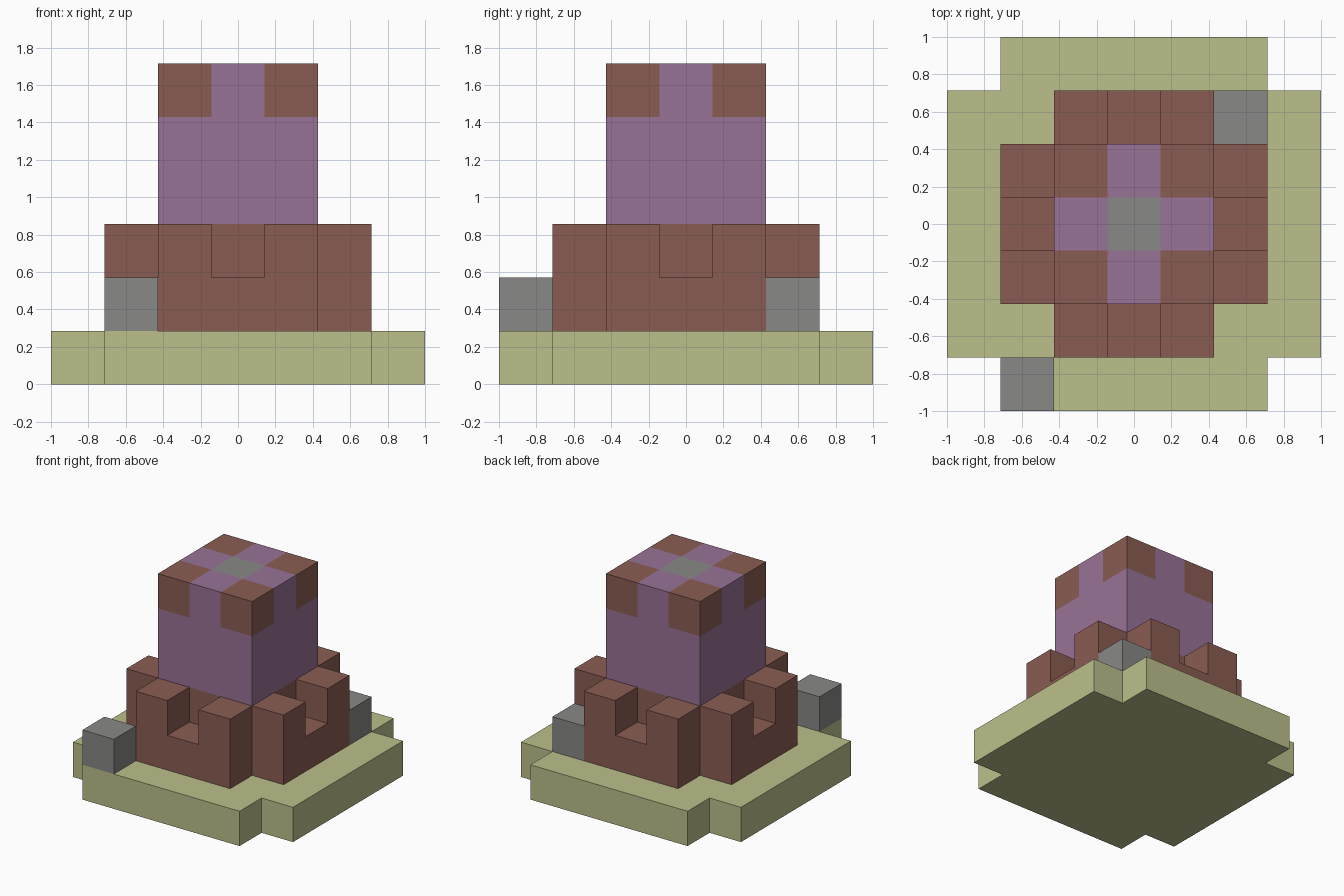
import bpy
import bmesh
from itertools import product
from math import radians
from mathutils import Vector

default_cube = bpy.data.objects.get("Cube")
if default_cube:
    bpy.data.objects.remove(default_cube, do_unlink=True)

UNIT = 2 / 7  # edge of one building block


def make_material(name, red, green, blue):
    """Flat material from display values, converted to linear."""
    def linear(v):
        v /= 255
        return ((v + 0.055) / 1.055) ** 2.4
    colour = (linear(red), linear(green), linear(blue), 1)
    mat = bpy.data.materials.new(name)
    mat.use_nodes = True
    mat.diffuse_color = colour
    mat.node_tree.nodes["Principled BSDF"].inputs["Base Color"].default_value = colour
    return mat


sand = make_material("sand", 188, 191, 139)
brick = make_material("brick", 138, 92, 82)
purple = make_material("purple", 152, 114, 150)
stone = make_material("stone", 136, 137, 134)

DIRECTIONS = [Vector(d) for d in product((-1, 0, 1), repeat=3)
              if sum(map(abs, d)) == 1]


def build_blocks(name, cells, materials, pick=lambda cell: 0):
    """One closed shell around a set of grid blocks, coloured per block."""
    cells = set(cells)
    bm = bmesh.new()
    for cell in cells:
        centre = Vector(cell) + Vector((0, 0, 0.5))
        for d in DIRECTIONS:
            if tuple(int(c + s) for c, s in zip(cell, d)) in cells:
                continue
            a = Vector((d.z, d.x, d.y))
            b = d.cross(a)
            corners = [centre + (d + a * i + b * j) / 2
                       for i, j in ((-1, -1), (1, -1), (1, 1), (-1, 1))]
            face = bm.faces.new([bm.verts.new(c * UNIT) for c in corners])
            face.material_index = pick(cell)
    bmesh.ops.remove_doubles(bm, verts=bm.verts, dist=UNIT / 100)
    if len(materials) == 1:
        bmesh.ops.dissolve_limit(bm, angle_limit=radians(1),
                                 verts=bm.verts, edges=bm.edges)
    mesh = bpy.data.meshes.new(name)
    bm.to_mesh(mesh)
    bm.free()
    for mat in materials:
        mesh.materials.append(mat)
    obj = bpy.data.objects.new(name, mesh)
    bpy.context.collection.objects.link(obj)
    return obj


def notched_square(radius, layers):
    """Square floor plan with its four corner blocks left out."""
    span = range(-radius, radius + 1)
    return [(x, y, z) for x, y, z in product(span, span, layers)
            if abs(x) + abs(y) < 2 * radius]


# Ground slab
build_blocks("ground_slab", notched_square(3, [0]), [sand])

# Fort wall, with a gap in the middle of each side's upper course
gaps = {(2, 0, 2), (-2, 0, 2), (0, 2, 2), (0, -2, 2)}
build_blocks("fort_wall", set(notched_square(2, [1, 2])) - gaps, [brick])


# Tower with brick corners and a stone centre in its top course
def tower_colour(cell):
    x, y, z = cell
    if z == 5 and x and y:
        return 1
    return 2 if z == 5 and x == y == 0 else 0


build_blocks("tower", product((-1, 0, 1), (-1, 0, 1), (3, 4, 5)),
             [purple, brick, stone], tower_colour)

# Loose stone blocks on the slab
build_blocks("back_left_stone", [(2, 2, 1)], [stone])
build_blocks("front_right_stone", [(-2, -3, 1)], [stone])
